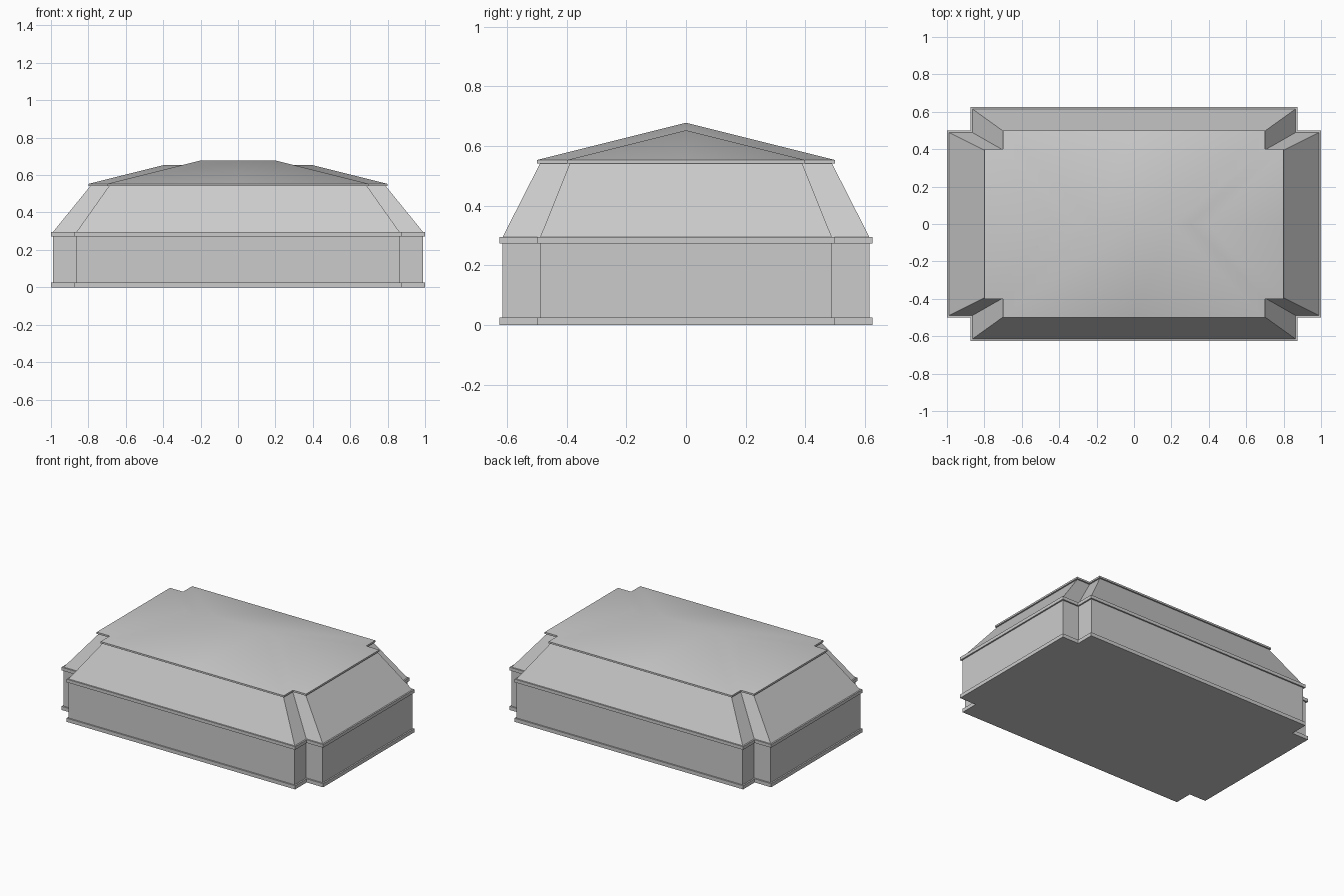
import bpy, bmesh

cube = bpy.data.objects.get("Cube")
if cube:
    bpy.data.objects.remove(cube)

stone = bpy.data.materials.new("plain_grey")
stone.use_nodes = True
grey = (0.6, 0.6, 0.6, 1)
stone.diffuse_color = grey
stone.node_tree.nodes["Principled BSDF"].inputs["Base Color"].default_value = grey


def add_object(name, bm):
    mesh = bpy.data.meshes.new(name)
    bm.to_mesh(mesh)
    bm.free()
    mesh.materials.append(stone)
    obj = bpy.data.objects.new(name, mesh)
    bpy.context.collection.objects.link(obj)
    return obj


def notched_outline(half_x, half_y, notch):
    """Rectangle with a square notch cut from every corner, counter-clockwise."""
    ix, iy = half_x - notch, half_y - notch
    corner = [(half_x, iy), (ix, iy), (ix, half_y)]
    points = []
    for sx, sy in ((1, 1), (-1, 1), (-1, -1), (1, -1)):
        part = [(sx * x, sy * y) for x, y in corner]
        points += part if sx * sy > 0 else part[::-1]
    return points


def notched_block(name, z0, z1, bottom, top=None):
    """Solid lofted between two notched outlines."""
    bm = bmesh.new()
    rings = [[bm.verts.new((x, y, z)) for x, y in notched_outline(*size)]
             for z, size in ((z0, bottom), (z1, top or bottom))]
    low, high = rings
    n = len(low)
    bm.faces.new(low[::-1])
    bm.faces.new(high)
    for i in range(n):
        j = (i + 1) % n
        bm.faces.new((low[i], low[j], high[j], high[i]))
    return add_object(name, bm)


# Walls and their projecting bands
TRIM = (1.0, 0.625, 0.126)
WALL = (0.99, 0.615, 0.126)
EAVE = 0.553
notched_block("base_band", 0, 0.025, TRIM)
notched_block("walls", 0.025, 0.273, WALL)
notched_block("cornice_band", 0.273, 0.295, TRIM)

# Steep lower roof and thin eave slab
notched_block("steep_roof", 0.295, 0.541, WALL, (0.79, 0.49, 0.1))
notched_block("eave_slab", 0.541, EAVE, (0.8, 0.5, 0.1))

# Shallow crossed hip roof: one quarter, mirrored both ways
PITCH = 0.25
quarter_faces = [
    [(0, 0.5, 0), (0, 0, 0.5), (0.2, 0, 0.5), (0.7, 0.5, 0)],
    [(0.7, 0.5, 0), (0.2, 0, 0.5), (0.3, 0, 0.4), (0.7, 0.4, 0)],
    [(0.7, 0.4, 0), (0.3, 0, 0.4), (0.4, 0, 0.4), (0.8, 0.4, 0)],
    [(0.8, 0.4, 0), (0.4, 0, 0.4), (0.8, 0, 0)],
]
bm = bmesh.new()
for sx in (1, -1):
    for sy in (1, -1):
        for face in quarter_faces:
            verts = [bm.verts.new((sx * x, sy * y, EAVE + PITCH * rise))
                     for x, y, rise in face]
            bm.faces.new(verts if sx * sy < 0 else verts[::-1])
bmesh.ops.remove_doubles(bm, verts=bm.verts[:], dist=0.0001)
for face in bm.faces:
    face.normal_update()
    if face.normal.z < 0:
        face.normal_flip()
    face.smooth = True
add_object("hip_roof", bm)
